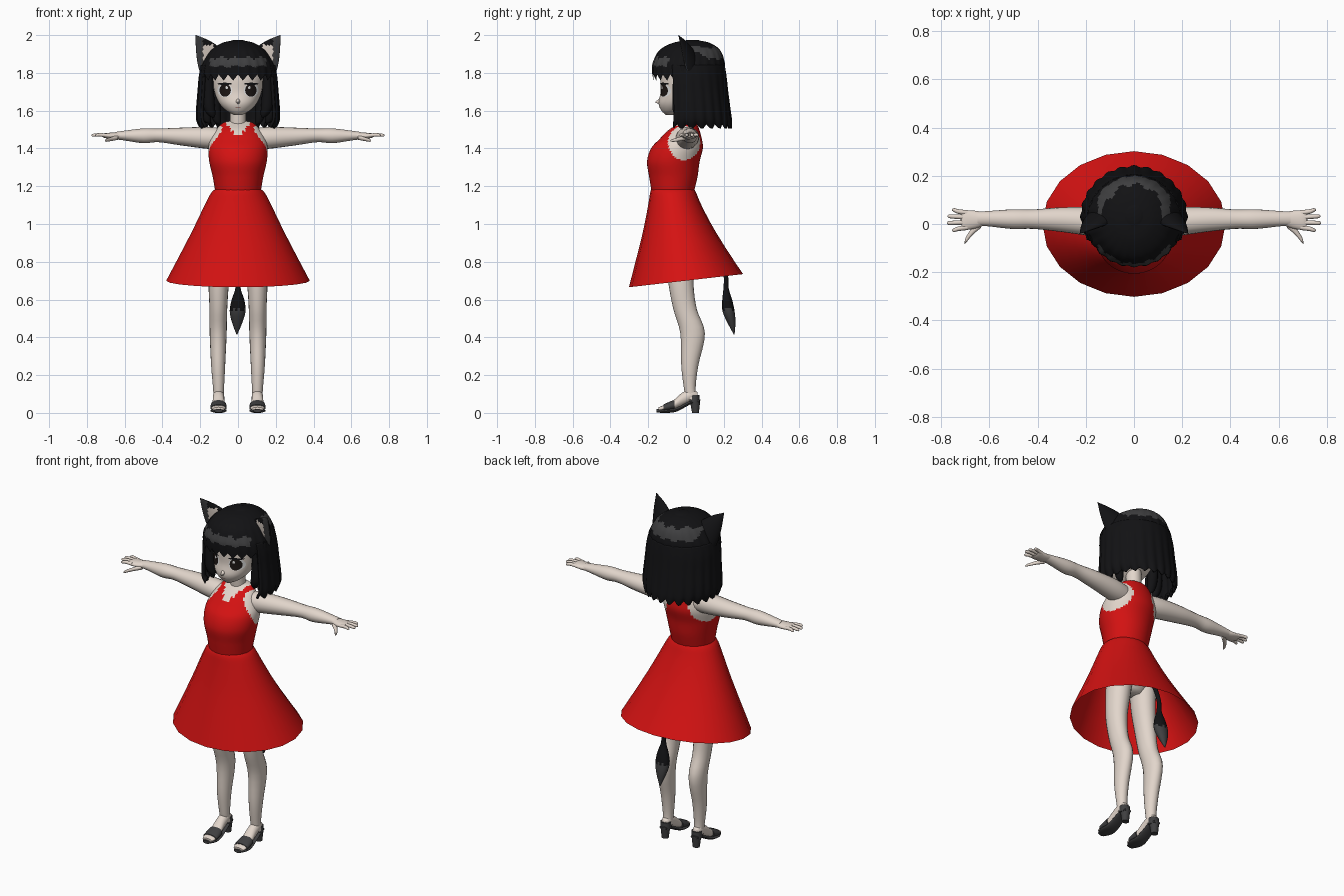
import bpy, bmesh
from math import sin, cos, pi, radians
from mathutils import Vector
from mathutils.bvhtree import BVHTree

cube = bpy.data.objects.get("Cube")
if cube:
    bpy.data.objects.remove(cube, do_unlink=True)


def material(name, r, g, b):
    mat = bpy.data.materials.new(name)
    mat.use_nodes = True
    mat.diffuse_color = (r, g, b, 1)
    bsdf = next(n for n in mat.node_tree.nodes if n.type == "BSDF_PRINCIPLED")
    bsdf.inputs["Base Color"].default_value = (r, g, b, 1)
    return mat


skin = material("pale skin", .76, .67, .60)
red = material("red cloth", .66, .006, .006)
black = material("black hair", .006, .006, .007)
grey = material("dark grey", .05, .05, .052)
white = material("eye white", .9, .9, .9)
iris = material("dark iris", .012, .008, .007)
lip = material("lip", .42, .24, .21)


def finish(name, bm, mats, rule=None, angle=55, mirror=False, thick=0):
    """Turn a bmesh into a shaded object with its colours and modifiers."""
    bmesh.ops.recalc_face_normals(bm, faces=bm.faces[:])
    bm.normal_update()
    for f in bm.faces:
        f.smooth = True
        if rule:
            f.material_index = rule(f.calc_center_median(), f.normal)
    me = bpy.data.meshes.new(name)
    bm.to_mesh(me)
    bm.free()
    me.set_sharp_from_angle(angle=radians(angle))
    for m in mats:
        me.materials.append(m)
    obj = bpy.data.objects.new(name, me)
    bpy.context.collection.objects.link(obj)
    if mirror:
        obj.modifiers.new("mirror", "MIRROR")
    if thick:
        solid = obj.modifiers.new("thickness", "SOLIDIFY")
        solid.thickness, solid.offset = thick, 0
    return obj


def spline(rows, sub):
    """Smooth curve through rows of numbers."""
    rows = [Vector(r) for r in rows]
    out = []
    for i in range(len(rows) - 1):
        b, c = rows[i], rows[i + 1]
        a, d = rows[max(i - 1, 0)], rows[min(i + 2, len(rows) - 1)]
        for k in range(sub):
            t = k / sub
            out.append(b + .5 * t * (c - a + t * (2 * a - 5 * b + 4 * c - d
                                                  + t * (3 * (b - c) + d - a))))
    return out + [rows[-1]]


def loft(name, axis, rows, mats, seg=20, sub=4, arc=(0, 360), shape=None, cap=True, **kw):
    """Skin elliptical rings; a row is position on axis, centre u, v, radius u, v."""
    bm = bmesh.new()
    closed = arc[1] - arc[0] == 360
    cols = seg if closed else seg + 1
    rings, levels = [], spline(rows, sub)
    for i, (t, a, b, ra, rb) in enumerate(levels):
        ring = []
        for j in range(cols):
            th = radians(arc[0] + (arc[1] - arc[0]) * j / seg)
            w = i / (len(levels) - 1)
            grow = shape(th, w)[0] if shape else 1
            u, v = a + ra * grow * cos(th), b + rb * grow * sin(th)
            co = {"X": (t, u, v), "Y": (u, t, v), "Z": (u, v, t)}[axis]
            vert = bm.verts.new(co)
            if shape:
                vert.co.z += shape(th, w)[1]
            ring.append(vert)
        rings.append(ring)
    for lo, hi in zip(rings, rings[1:]):
        for j in range(seg):
            k = (j + 1) % cols
            bm.faces.new((lo[j], lo[k], hi[k], hi[j]))
    if cap and closed:
        bm.faces.new(rings[0])
        bm.faces.new(rings[-1])
    return finish(name, bm, mats, rule, **kw) if (rule := kw.pop("rule", None)) else finish(name, bm, mats, **kw)


# Sleeveless bodice: armholes and neck notch show skin
def bodice_rule(c, n):
    armhole = ((c.y + .01) / .085) ** 2 + ((c.z - 1.43) / .09) ** 2 < 1 and abs(c.x) > .05
    notch = c.y < 0 and c.z > 1.455 + 1.25 * abs(c.x) + .008 * sin(abs(c.x) * 300)
    return int(armhole or notch or c.z > 1.537)


loft("bodice", "Z", [
    (1.17, 0, -.07, .12, .112), (1.25, 0, -.067, .134, .128), (1.33, 0, -.067, .152, .139),
    (1.40, 0, -.048, .157, .137), (1.45, 0, -.028, .145, .112), (1.50, 0, -.01, .115, .08),
    (1.535, 0, .01, .08, .045), (1.545, 0, .01, .045, .035)],
    [red, skin], seg=72, sub=10, rule=bodice_rule)

# Flared skirt, hem lower at the front
skirt = loft("skirt", "Z", [
    (1.185, 0, -.07, .12, .112), (1.165, 0, -.068, .142, .122), (1.10, 0, -.06, .177, .141),
    (.95, 0, -.038, .25, .195), (.70, 0, 0, .38, .302)],
    [red], sub=3, cap=False)
for v in skirt.data.vertices:
    v.co.z += .115 * v.co.y * max(0, 1.17 - v.co.z) / .47

# Body under the dress
loft("neck", "Z", [(1.48, 0, .01, .05, .045), (1.54, 0, 0, .043, .043),
                   (1.63, 0, -.005, .042, .045)], [skin])
loft("hips", "Z", [(.87, 0, -.02, .06, .04), (.95, 0, -.02, .14, .09),
                   (1.05, 0, -.04, .13, .1), (1.16, 0, -.07, .1, .09)], [skin])
loft("legs", "Z", [
    (.97, .08, -.02, .07, .08), (.82, .09, -.03, .064, .074), (.68, .102, -.026, .054, .066),
    (.55, .104, -.005, .047, .062), (.42, .105, .035, .045, .065), (.25, .105, .02, .037, .045),
    (.13, .103, .02, .029, .031), (.07, .103, .03, .027, .03)], [skin], mirror=True)

# Feet and open heeled sandals
X = .103
loft("feet", "Y", [
    (.062, X, .09, .018, .018), (.03, X, .095, .028, .032), (-.02, X, .072, .03, .035),
    (-.07, X, .04, .035, .024), (-.12, X, .026, .038, .014), (-.145, X, .02, .03, .01)],
    [skin], mirror=True)
loft("sandal_soles", "Y", [
    (.072, X, .064, .022, .01), (.03, X, .058, .03, .01), (-.05, X, .018, .037, .011),
    (-.11, X, .011, .043, .011), (-.155, X, .011, .022, .009)], [grey], mirror=True)
loft("sandal_heels", "Z", [(0, X, .05, .02, .018), (.07, X, .048, .027, .028)],
     [grey], mirror=True)
loft("heel_counters", "Z", [(.055, X, .042, .031, .03), (.095, X, .045, .03, .026)],
     [grey], mirror=True)
loft("toe_straps", "Y", [(-.062, X, .042, .041, .027), (-.09, X, .034, .043, .024),
                         (-.12, X, .025, .043, .019)], [grey], mirror=True)

# Arms, palms, fingers and thumbs
loft("arms", "X", [
    (.07, 0, 1.45, .055, .055), (.16, .008, 1.456, .06, .058), (.3, .018, 1.463, .051, .047),
    (.42, .02, 1.469, .04, .036), (.5, .02, 1.467, .041, .039), (.6, .022, 1.468, .032, .026),
    (.65, .022, 1.468, .029, .019)], [skin], mirror=True)
loft("palms", "X", [
    (.62, .022, 1.468, .027, .019), (.66, .018, 1.466, .037, .018), (.70, .016, 1.468, .041, .014),
    (.715, .016, 1.469, .038, .009)], [skin], mirror=True)
for label, root, tip, reach in (("index", -.014, -.026, .755), ("middle", .007, .004, .775),
                                ("ring", .028, .032, .773), ("little", .046, .058, .755)):
    loft(label + "_fingers", "X", [
        (.69, root, 1.468, .011, .01), (.73, (root + tip) / 2, 1.472, .0095, .0095),
        (reach - .008, tip, 1.47, .008, .008), (reach, tip, 1.469, .003, .003)],
        [skin], seg=10, mirror=True)
loft("thumbs", "X", [(.635, 0, 1.458, .016, .013), (.67, -.03, 1.45, .016, .011),
                     (.697, -.066, 1.443, .012, .008), (.703, -.08, 1.441, .004, .004)],
     [skin], seg=10, mirror=True)

# Head
head = loft("head", "Z", [
    (1.576, 0, -.085, .018, .02), (1.60, 0, -.07, .062, .06), (1.64, 0, -.045, .1, .1),
    (1.70, 0, -.02, .125, .115), (1.78, 0, 0, .138, .135), (1.86, 0, .015, .13, .13),
    (1.92, 0, .02, .08, .09)], [skin], seg=40, sub=6)
loft("nose", "Y", [(-.135, 0, 1.65, .014, .018), (-.162, 0, 1.645, .003, .003)],
     [skin], seg=10)
tree = BVHTree.FromPolygons([v.co for v in head.data.vertices],
                            [p.vertices[:] for p in head.data.polygons])


def patch(name, x, z, rx, rz, lift, mat, mirror=True, seg=24):
    """Thin oval that follows the face."""
    bm = bmesh.new()

    def put(px, pz):
        hit = tree.ray_cast(Vector((px, -1, pz)), Vector((0, 1, 0)))[0]
        return bm.verts.new((px, (hit.y if hit else -.05) - lift, pz))

    mid, last = put(x, z), None
    for r in (.35, .7, 1):
        ring = [put(x + r * rx * cos(2 * pi * j / seg), z + r * rz * sin(2 * pi * j / seg))
                for j in range(seg)]
        for j in range(seg):
            k = (j + 1) % seg
            bm.faces.new((last[j], last[k], ring[k], ring[j]) if last else (mid, ring[j], ring[k]))
        last = ring
    finish(name, bm, [mat], mirror=mirror)


patch("eye_whites", .07, 1.708, .039, .036, .002, white)
patch("irises", .068, 1.708, .03, .034, .004, iris)
patch("eye_glints", .06, 1.722, .007, .008, .006, white)
patch("upper_lashes", .07, 1.742, .038, .006, .005, black)
patch("mouth", 0, 1.617, .014, .003, .002, lip, mirror=False)


# Hair: ridged cap with fringe, long back and side locks
def cap_shape(th, w):
    return 1 + .018 * w * cos(24 * th), .016 * w ** 6 * cos(24 * th)


def back_shape(th, w):
    return 1 + .025 * w * cos(24 * th), -.014 * w ** 8 * cos(24 * th)


def shine(c, n):
    jag = .006 * sin(90 * c.x)
    rear = c.y > .02 and 1.875 < c.z + jag < 1.935
    fringe = c.y < -.06 and 1.835 < c.z + jag < 1.88
    return int(abs(c.x) < .15 and (rear or fringe))


loft("hair_cap", "Z", [
    (1.972, 0, .035, .025, .03), (1.958, 0, .028, .085, .1), (1.92, 0, .02, .145, .16),
    (1.86, 0, .015, .185, .187), (1.82, 0, .013, .197, .19), (1.775, 0, .012, .2, .187)],
    [black, grey], seg=96, sub=6, shape=cap_shape, cap=False, rule=shine)
loft("hair_top", "Z", [(1.962, 0, .035, .06, .07), (1.974, 0, .035, .026, .03)], [black])
loft("hair_back", "Z", [
    (1.84, 0, .015, .188, .183), (1.78, 0, .02, .2, .187), (1.70, 0, .025, .206, .19),
    (1.60, 0, .03, .213, .197), (1.55, 0, .03, .21, .203), (1.52, 0, .03, .192, .202)],
    [black], seg=96, sub=5, arc=(-28, 208), shape=back_shape, thick=.014)
for label, x, y, low in (("front", .155, -.045, 1.56), ("side", .178, -.015, 1.53),
                         ("inner", .125, .01, 1.525)):
    loft(label + "_locks", "Z", [
        (1.84, x, y, .02, .02), (1.72, x, y, .026, .026), (1.62, x - .003, y, .03, .027),
        (low + .02, x - .015, y, .02, .018), (low, x - .025, y, .002, .002)],
        [black], seg=12, mirror=True)


# Pointed ears with pale inner fur and grey outer edge
def ear_rule(c, n):
    if n.y > -.2:
        return 0
    if c.x > .185:
        return 1
    return 2 if c.x > .13 and c.z < 1.95 else 0


bm = bmesh.new()
base, apex = Vector((.15, .01, 1.87)), Vector((.225, -.04, 2))
previous = None
for level in range(13):
    t = level / 12
    size = max(1 - t ** 1.4, .01)
    ring = []
    for j in range(28):
        a = 2 * pi * j / 28
        depth = sin(a) * (.05 if sin(a) > 0 else .016)
        ring.append(bm.verts.new(base.lerp(apex, t) + size * Vector((.053 * cos(a), depth, -.06 * cos(a)))))
    if previous:
        for j in range(28):
            k = (j + 1) % 28
            bm.faces.new((previous[j], previous[k], ring[k], ring[j]))
    previous = ring
bm.faces.new(previous)
finish("ears", bm, [black, grey, skin], ear_rule, mirror=True)

# Tail with a grey-tipped brush
loft("tail", "Z", [
    (1.02, 0, .04, .012, .012), (.87, 0, .15, .012, .014), (.74, 0, .207, .012, .012),
    (.66, 0, .212, .014, .014), (.60, 0, .218, .033, .026), (.54, -.002, .225, .042, .032),
    (.48, -.004, .24, .028, .022), (.415, -.006, .255, .002, .002)],
    [black, grey], rule=lambda c, n: int(c.z < .545 + .012 * sin(200 * c.x)))
